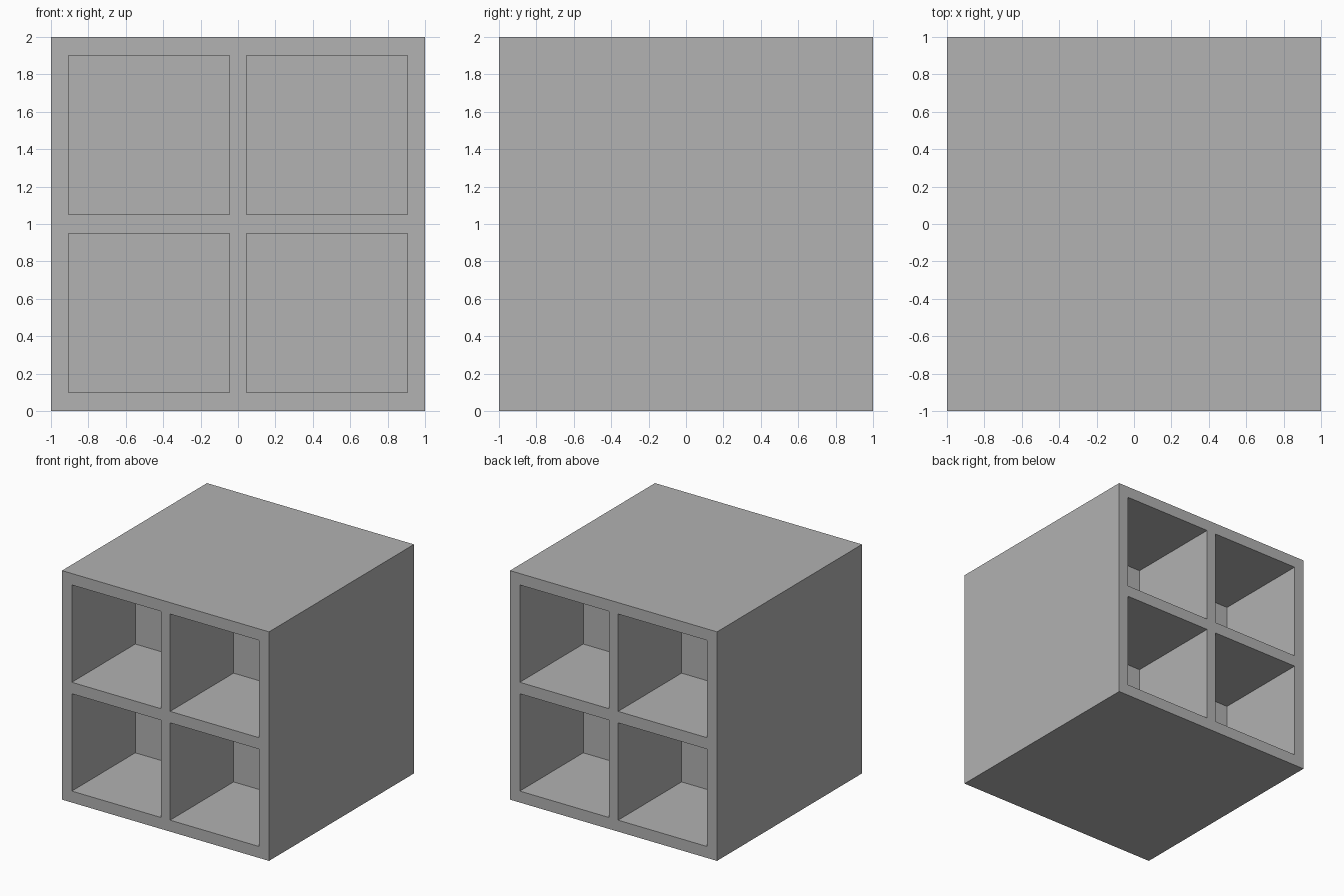
import bpy
import bmesh
from mathutils import Matrix, Vector

default = bpy.data.objects.get("Cube")
if default:
    bpy.data.objects.remove(default, do_unlink=True)

SIZE = 2.0
SIDE, TOP = 0.095, 0.10          # outer board thickness
POST, SHELF = 0.09, 0.10         # middle board thickness
BACK = 0.25                      # panel between front and rear cubbies

grey = bpy.data.materials.new("grey")
grey.use_nodes = True
colour = (0.445, 0.445, 0.445, 1)
grey.diffuse_color = colour
grey.node_tree.nodes["Principled BSDF"].inputs["Base Color"].default_value = colour


def add_box(bm, low, high):
    low, high = Vector(low), Vector(high)
    matrix = Matrix.Translation((low + high) / 2) @ Matrix.Diagonal((high - low).to_4d())
    bmesh.ops.create_cube(bm, size=1, matrix=matrix)


def make_object(name, bm):
    mesh = bpy.data.meshes.new(name)
    bm.to_mesh(mesh)
    bm.free()
    mesh.materials.append(grey)
    obj = bpy.data.objects.new(name, mesh)
    bpy.context.collection.objects.link(obj)
    return obj


# Solid cabinet block
half = SIZE / 2
bm = bmesh.new()
add_box(bm, (-half, -half, 0), (half, half, SIZE))
cabinet = make_object("cubby_cabinet", bm)

# Four compartments open to the front and four open to the rear
bm = bmesh.new()
x_spans = [(-half + SIDE, -POST / 2), (POST / 2, half - SIDE)]
y_spans = [(-half - 0.1, -BACK / 2), (BACK / 2, half + 0.1)]
z_spans = [(TOP, half - SHELF / 2), (half + SHELF / 2, SIZE - TOP)]
for x0, x1 in x_spans:
    for y0, y1 in y_spans:
        for z0, z1 in z_spans:
            add_box(bm, (x0, y0, z0), (x1, y1, z1))
cutter = make_object("compartment_cutter", bm)
cutter.hide_render = True

# Carve the compartments, then drop the cutter
carve = cabinet.modifiers.new("compartments", 'BOOLEAN')
carve.operation = 'DIFFERENCE'
carve.solver = 'EXACT'
carve.object = cutter
bpy.context.view_layer.objects.active = cabinet
bpy.ops.object.modifier_apply(modifier=carve.name)
bpy.data.objects.remove(cutter, do_unlink=True)
